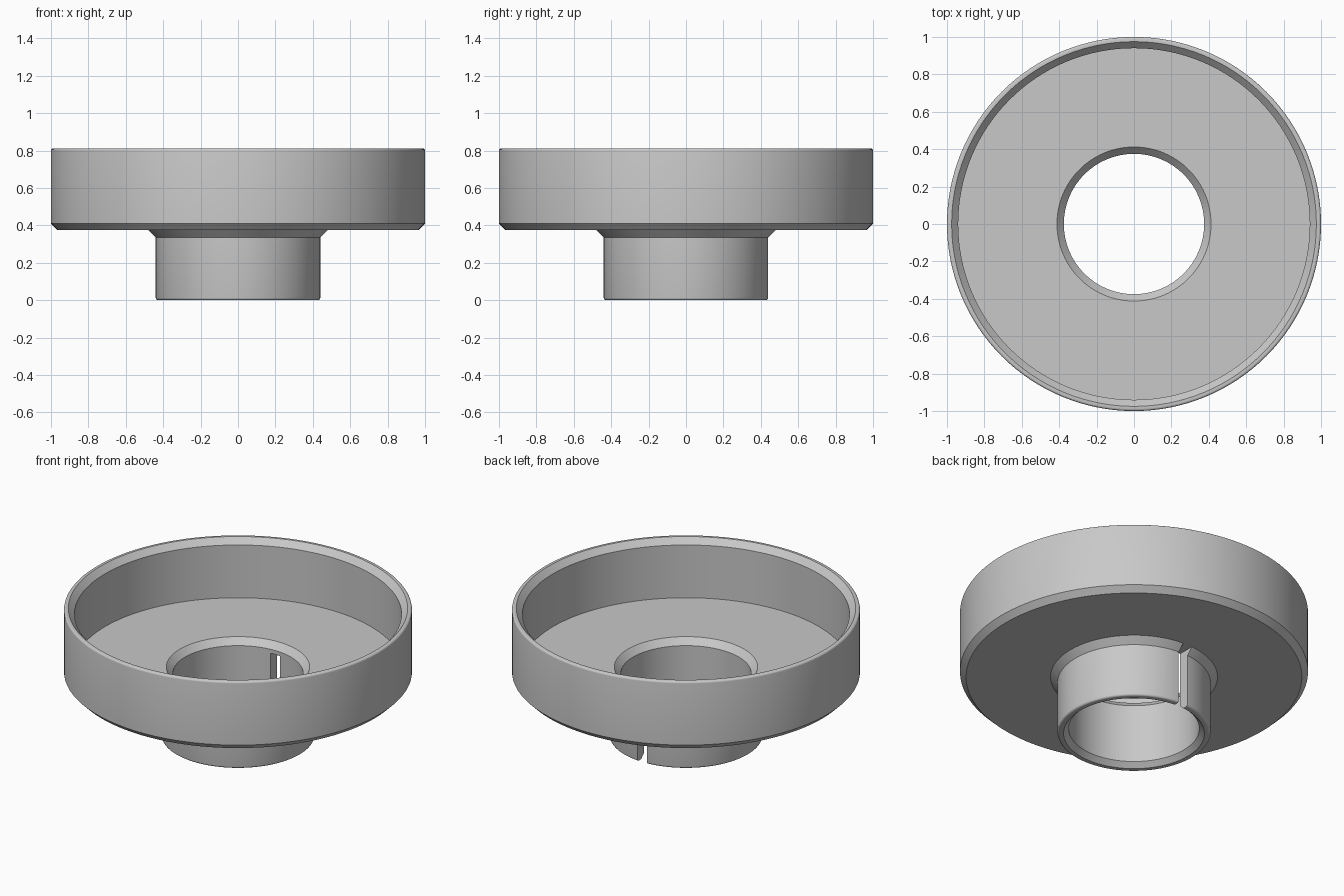
import bpy, bmesh, math

cube = bpy.data.objects.get("Cube")
if cube:
    bpy.data.objects.remove(cube, do_unlink=True)

SEGMENTS = 128

grey = bpy.data.materials.new("plain grey")
grey.use_nodes = True
colour = (0.58, 0.58, 0.58, 1)
grey.diffuse_color = colour
grey.node_tree.nodes["Principled BSDF"].inputs["Base Color"].default_value = colour


def add_object(name, bm):
    bmesh.ops.recalc_face_normals(bm, faces=bm.faces)
    mesh = bpy.data.meshes.new(name)
    bm.to_mesh(mesh)
    bm.free()
    mesh.materials.append(grey)
    obj = bpy.data.objects.new(name, mesh)
    bpy.context.collection.objects.link(obj)
    return obj


def arc(cx, cz, r, start, end, steps=4):
    """Rounded corner of a profile, angles in degrees."""
    angles = [math.radians(start + (end - start) * i / steps) for i in range(steps + 1)]
    return [(cx + r * math.cos(a), cz + r * math.sin(a)) for a in angles]


def lathe(name, profile):
    """Revolve a closed (radius, height) profile around the z axis."""
    bm = bmesh.new()
    rings = []
    for i in range(SEGMENTS):
        a = math.tau * i / SEGMENTS
        rings.append([bm.verts.new((r * math.cos(a), r * math.sin(a), z)) for r, z in profile])
    n = len(profile)
    for i, ring in enumerate(rings):
        after = rings[(i + 1) % SEGMENTS]
        for j in range(n):
            k = (j + 1) % n
            bm.faces.new((ring[j], after[j], after[k], ring[k]))
    return add_object(name, bm)


# Flanged cup: neck, flared joint, wide dish and chamfered rim in one section
profile = (
    [(0.375, 0.40), (0.375, 0.03), (0.405, 0.0)]       # bore
    + arc(0.427, 0.013, 0.013, -90, 0)                 # neck foot
    + [(0.44, 0.335), (0.48, 0.375),                   # flare
       (0.965, 0.375), (1.0, 0.41)]                    # dish underside
    + arc(0.988, 0.80, 0.012, 0, 90)                   # rim
    + [(0.975, 0.812), (0.94, 0.775),                  # inner rim chamfer
       (0.94, 0.44), (0.412, 0.44)]                    # dish floor
)
cup = lathe("flanged_cup", profile)

# Narrow slot through the back of the neck
bm = bmesh.new()
bmesh.ops.create_cube(bm, size=1)
bmesh.ops.scale(bm, vec=(0.065, 0.36, 0.475), verts=bm.verts)
bmesh.ops.translate(bm, vec=(0, 0.44, 0.1375), verts=bm.verts)
cutter = add_object("slot_cutter", bm)
cutter.hide_render = True

cut = cup.modifiers.new("slot", "BOOLEAN")
cut.operation = "DIFFERENCE"
cut.solver = "EXACT"
cut.object = cutter

bpy.ops.object.select_all(action="DESELECT")
cup.select_set(True)
bpy.context.view_layer.objects.active = cup
bpy.ops.object.modifier_apply(modifier=cut.name)
bpy.data.objects.remove(cutter, do_unlink=True)
bpy.ops.object.shade_smooth_by_angle(angle=math.radians(28))
